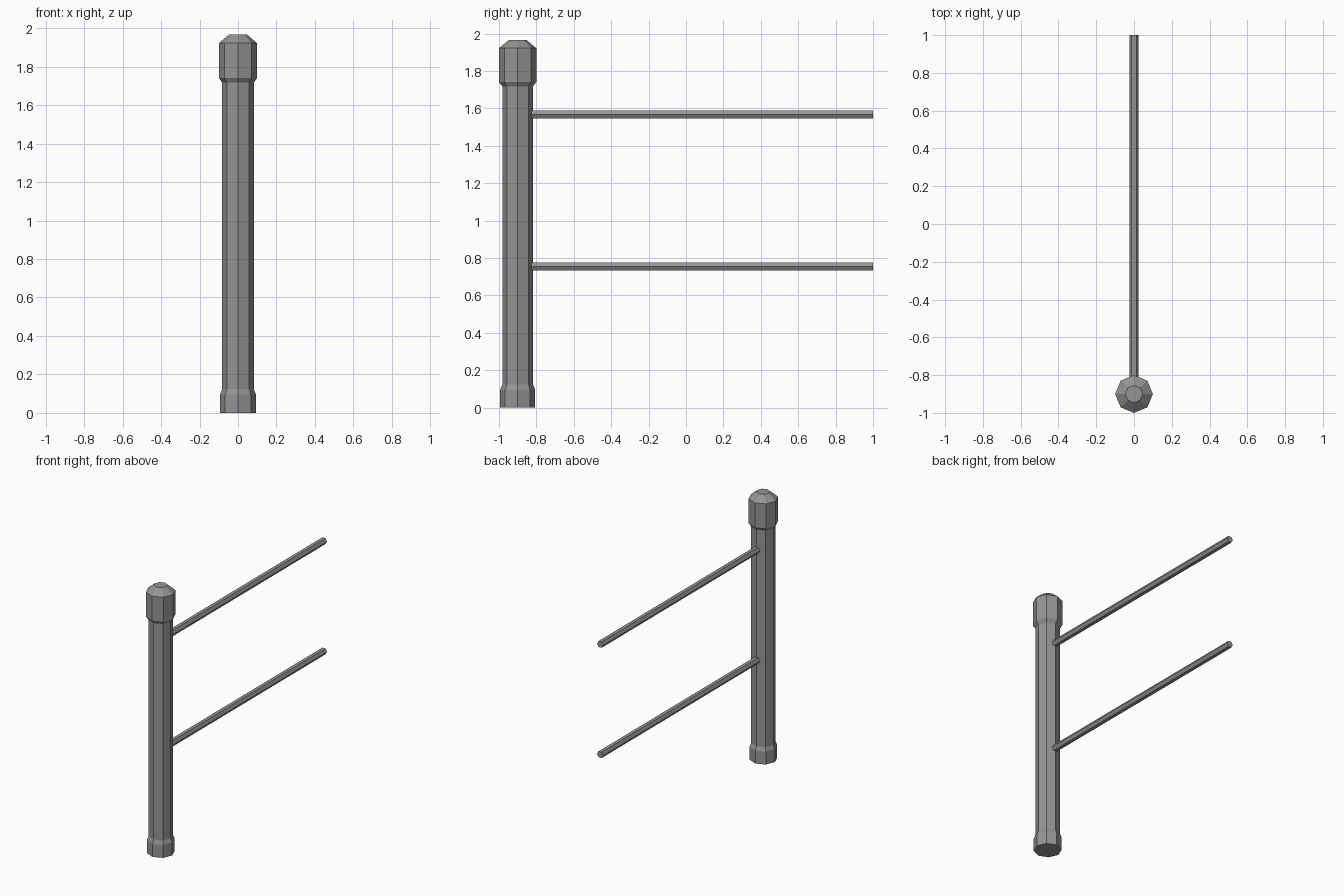
import bpy, bmesh
from math import cos, sin, tau

cube = bpy.data.objects.get("Cube")
if cube:
    bpy.data.objects.remove(cube, do_unlink=True)

# Single plain metal colour
metal = bpy.data.materials.new("grey metal")
metal.use_nodes = True
grey = (0.3, 0.3, 0.3, 1)
metal.diffuse_color = grey
metal.node_tree.nodes["Principled BSDF"].inputs["Base Color"].default_value = grey


def prism(name, sides, profile, place):
    """Stack regular rings of (radius, distance) and close both ends."""
    bm = bmesh.new()
    rings = []
    for radius, dist in profile:
        angles = [tau * i / sides for i in range(sides)]
        rings.append([bm.verts.new(place(radius * cos(a), radius * sin(a), dist))
                      for a in angles])
    for low, high in zip(rings, rings[1:]):
        for i in range(sides):
            j = (i + 1) % sides
            bm.faces.new((low[i], low[j], high[j], high[i]))
    bm.faces.new(rings[0])
    bm.faces.new(rings[-1])
    bmesh.ops.recalc_face_normals(bm, faces=bm.faces)
    mesh = bpy.data.meshes.new(name)
    bm.to_mesh(mesh)
    bm.free()
    mesh.materials.append(metal)
    obj = bpy.data.objects.new(name, mesh)
    bpy.context.collection.objects.link(obj)
    return obj


POST_Y = -0.9
POST_R = 0.082


def upright(u, v, d):
    return (u, POST_Y + v, d)


# Octagonal post with a flared foot and a chamfered cap
prism("post", 8, [(0.094, 0), (0.094, 0.095), (POST_R, 0.123), (POST_R, 1.717),
                  (0.1, 1.742), (0.1, 1.922), (0.046, 1.967)], upright)

# Two hexagonal rails running back from the post
for name, height in (("lower_rail", 0.755), ("upper_rail", 1.567)):
    prism(name, 6, [(0.025, -0.86), (0.025, 1)],
          lambda u, v, d: (u, d, height + v))
